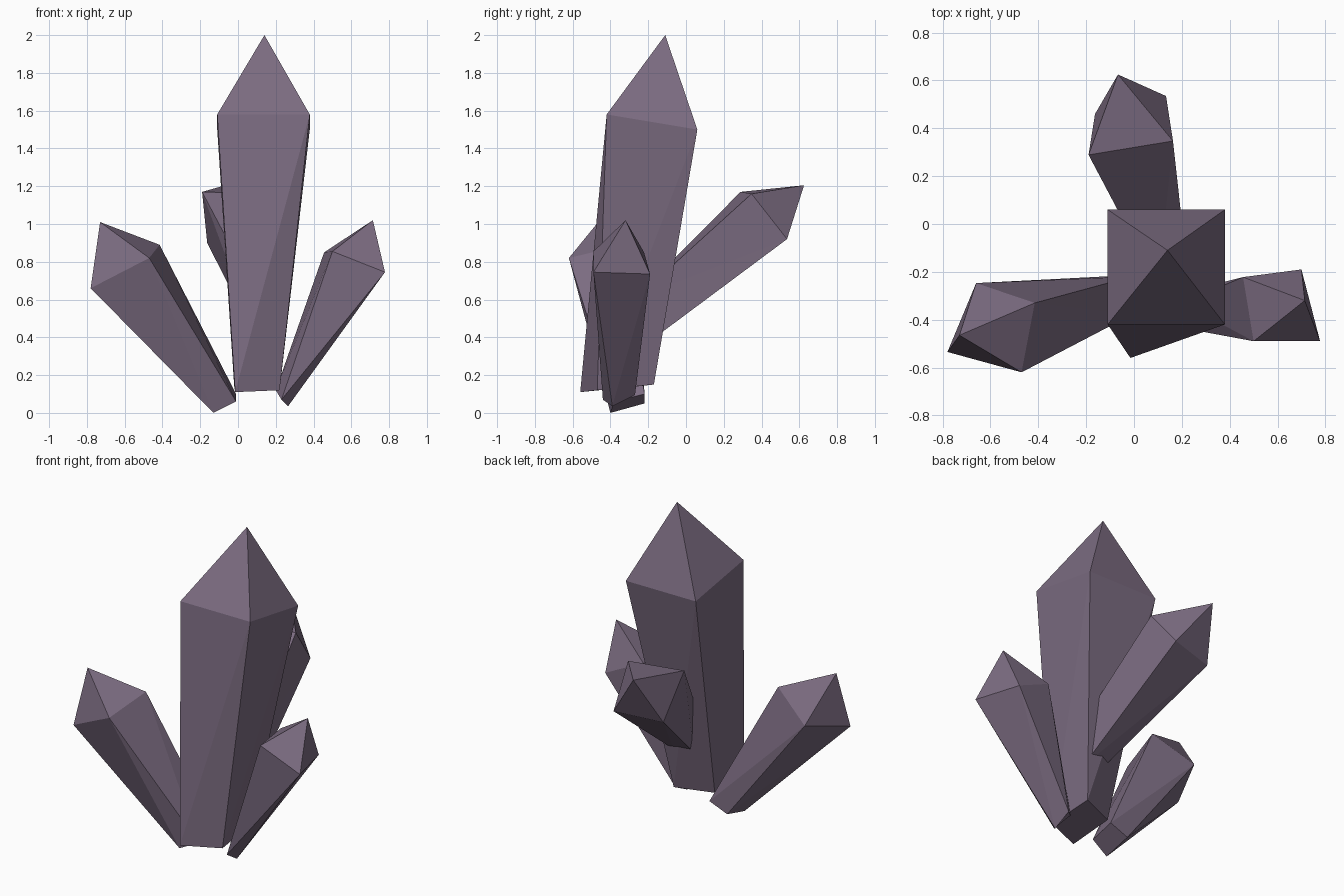
import bpy, bmesh

if "Cube" in bpy.data.objects:
    bpy.data.objects.remove(bpy.data.objects["Cube"])

mat = bpy.data.materials.new("dusky_purple")
mat.diffuse_color = (0.20, 0.15, 0.22, 1)
mat.use_nodes = True
mat.node_tree.nodes["Principled BSDF"].inputs["Base Color"].default_value = mat.diffuse_color


def crystal(name, base, shoulder, tip):
    """Four-sided shaft widening from base to shoulder, closed by a pointed tip."""
    bm = bmesh.new()
    b = [bm.verts.new(p) for p in base]
    s = [bm.verts.new(p) for p in shoulder]
    t = bm.verts.new(tip)
    bm.faces.new(b[::-1])
    for i in range(4):
        j = (i + 1) % 4
        # the shaft is slightly twisted, so each side is two flat triangles
        bm.faces.new((b[i], b[j], s[j]))
        bm.faces.new((b[i], s[j], s[i]))
        bm.faces.new((s[i], s[j], t))
    bmesh.ops.recalc_face_normals(bm, faces=bm.faces)
    me = bpy.data.meshes.new(name)
    bm.to_mesh(me)
    bm.free()
    me.materials.append(mat)
    ob = bpy.data.objects.new(name, me)
    bpy.context.collection.objects.link(ob)
    return ob


# Tall middle crystal
crystal("main_crystal",
        [(-.015, -.56, .11), (.22, -.47, .12), (.205, -.17, .15), (-.02, -.26, .14)],
        [(-.11, -.42, 1.58), (.38, -.42, 1.58), (.38, .06, 1.50), (-.11, .06, 1.50)],
        (.14, -.11, 2.0))

# Leaning crystal on the left
crystal("left_crystal",
        [(-.13, -.40, .0), (-.01, -.38, .06), (-.01, -.22, .10), (-.135, -.22, .05)],
        [(-.78, -.535, .66), (-.47, -.62, .82), (-.415, -.33, .89), (-.66, -.247, .74)],
        (-.73, -.465, 1.01))

# Leaning crystal on the right
crystal("right_crystal",
        [(.20, -.33, .12), (.23, -.44, .07), (.265, -.39, .035), (.263, -.27, .095)],
        [(.456, -.222, .85), (.50, -.49, .855), (.778, -.49, .745), (.70, -.19, .735)],
        (.714, -.32, 1.02))

# Crystal growing out of the back of the main one
crystal("back_crystal",
        [(.10, -.26, .62), (.23, -.26, .61), (.22, -.19, .38), (.10, -.22, .38)],
        [(-.19, .289, 1.17), (.163, .347, 1.16), (.134, .535, .92), (-.163, .46, .90)],
        (-.067, .625, 1.205))
